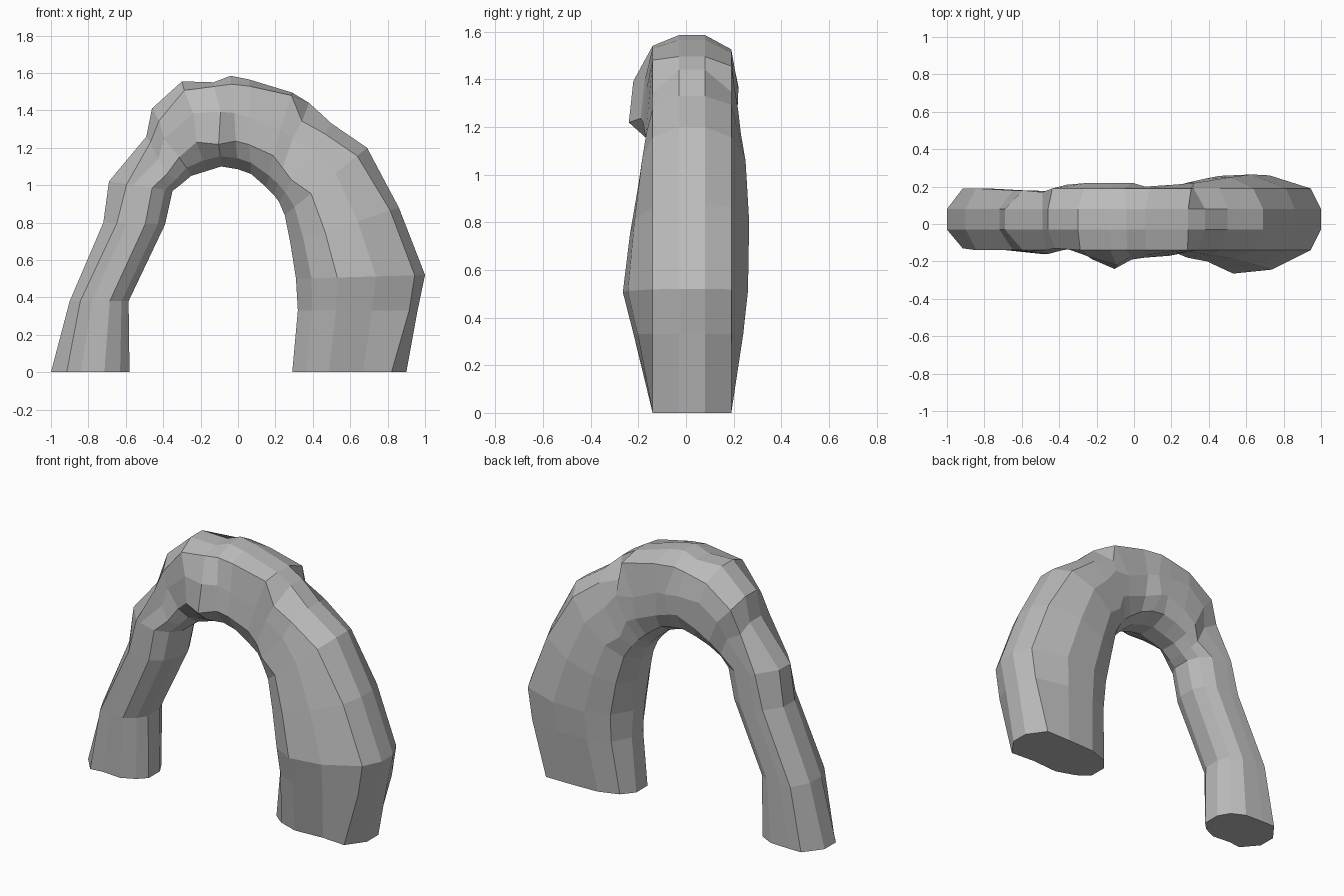
import bpy
import bmesh
import random
from mathutils import Vector

cube = bpy.data.objects.get("Cube")
if cube:
    bpy.data.objects.remove(cube, do_unlink=True)
random.seed(4)

# Grey stone
stone = bpy.data.materials.new("grey stone")
stone.use_nodes = True
GREY = (0.5, 0.5, 0.5, 1)
stone.diffuse_color = GREY
stone.node_tree.nodes["Principled BSDF"].inputs["Base Color"].default_value = GREY

# Ribs along the arch: outer x z, inner x z, front y, back y, shoulder height
RIBS = [
    (-1, 0, -.58, 0, -.13, .19, .8),
    (-.9, .38, -.585, .38, -.14, .19, .82),
    (-.72, .8, -.39, .79, -.16, .18, .78),
    (-.69, 1.02, -.35, .97, -.16, .18, .72),
    (-.49, 1.26, -.31, 1, -.14, .17, .88),
    (-.46, 1.41, -.25, 1.05, -.13, .21, .82),
    (-.3, 1.555, -.17, 1.075, -.19, .22, .9),
    (-.13, 1.55, -.09, 1.1, -.24, .22, .95),
    (-.04, 1.585, 0, 1.085, -.19, .22, .91),
    (.06, 1.565, .07, 1.06, -.18, .2, .93),
    (.29, 1.495, .15, .99, -.17, .21, .97),
    (.38, 1.44, .19, .95, -.16, .22, .8),
    (.5, 1.33, .22, .91, -.18, .23, .87),
    (.69, 1.2, .25, .84, -.2, .25, .88),
    (.86, .88, .28, .69, -.235, .265, .92),
    (1, .52, .31, .5, -.265, .26, .92),
    (.96, .33, .32, .33, -.22, .24, .93),
    (.9, 0, .29, 0, -.14, .19, .87),
]


def rib_section(front, back, shoulder):
    """Twelve corners as (share of the way outward, depth)."""
    return [
        (0, -.04), (.12, front * .7), (.32, front), (.62, front * .92),
        (shoulder, max(front, -.14)), (1, -.03), (1, .08),
        (shoulder, min(back, .19)), (.6, back), (.3, back * .97),
        (.1, back * .75), (0, .07)]


# Skin the ribs
bm = bmesh.new()
rings = []
for ox, oz, ix, iz, front, back, shoulder in RIBS:
    inner, outer = Vector((ix, 0, iz)), Vector((ox, 0, oz))
    ring = []
    for i, (u, y) in enumerate(rib_section(front, back, shoulder)):
        p = inner.lerp(outer, u)
        p.y = y
        # Knobbly stone on the crown, away from the outline
        if oz > 1.2 and i in (2, 3, 7, 8, 9):
            p.x += random.uniform(-.025, .025)
            p.z += random.uniform(-.03, .02)
        ring.append(bm.verts.new(p))
    rings.append(ring)

for a, b in zip(rings, rings[1:]):
    for i in range(len(a)):
        j = (i + 1) % len(a)
        bm.faces.new((a[i], a[j], b[j], b[i]))
bm.faces.new(rings[0])
bm.faces.new(rings[-1])
bmesh.ops.recalc_face_normals(bm, faces=bm.faces[:])

mesh = bpy.data.meshes.new("stone_arch")
bm.to_mesh(mesh)
bm.free()
mesh.materials.append(stone)
arch = bpy.data.objects.new("stone_arch", mesh)
bpy.context.collection.objects.link(arch)
